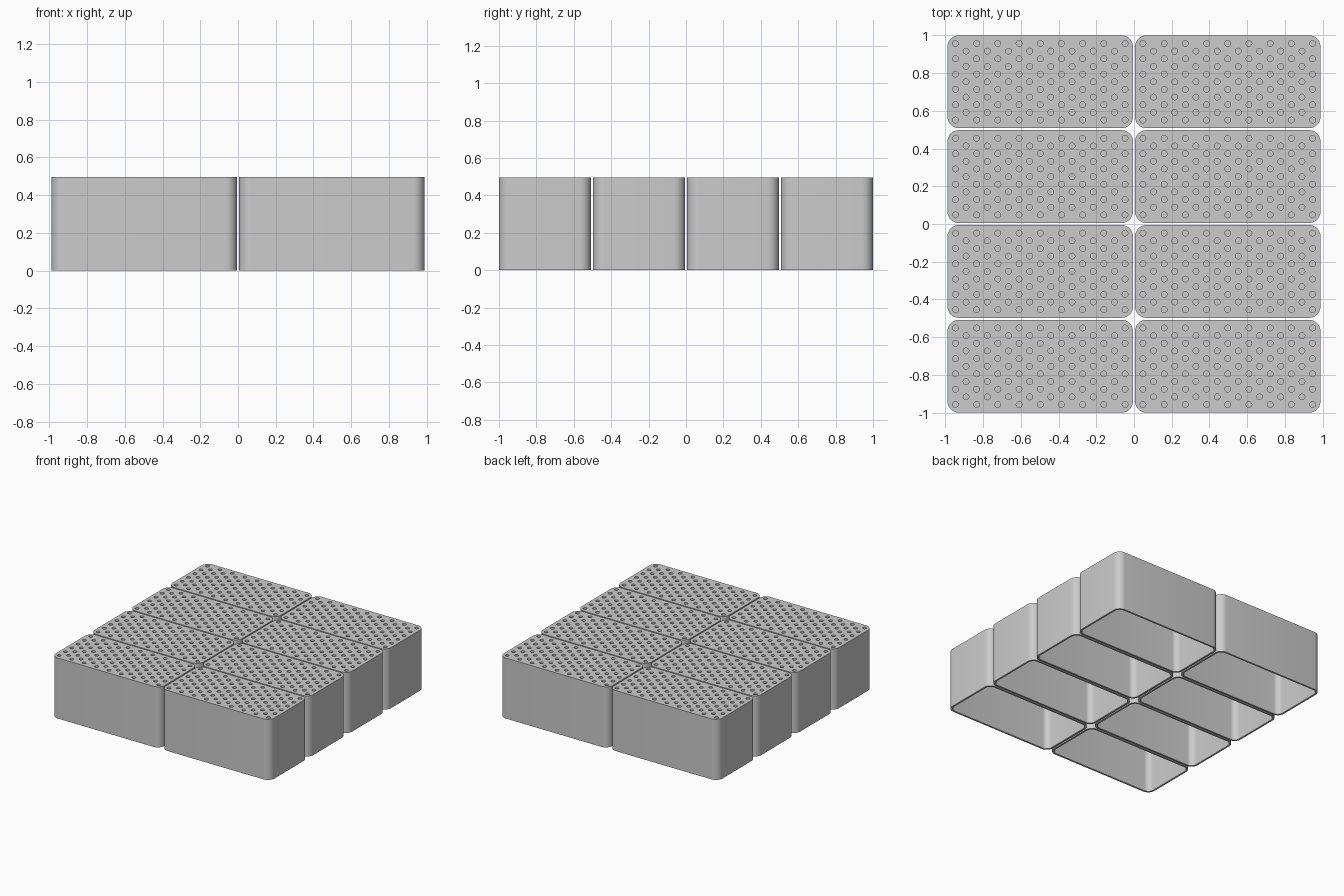
import bpy, bmesh, math

if "Cube" in bpy.data.objects:
    bpy.data.objects.remove(bpy.data.objects["Cube"])

# Overall sizes of one hollow block
W, D, H = 0.983, 0.492, 0.495
GAP = 0.011
RADIUS, WALL, CEILING = 0.06, 0.015, 0.03
HOLE_R, HOLE_DEPTH, HOLE_SIDES = 0.0155, 0.02, 12
STEP_X, STEP_Y = 0.0562, 0.0812

grey = bpy.data.materials.new("light grey")
grey.diffuse_color = (0.6, 0.6, 0.6, 1)
grey.use_nodes = True
grey.node_tree.nodes["Principled BSDF"].inputs["Base Color"].default_value = grey.diffuse_color


def rounded_outline(inset, steps=8):
    """Points of a rounded rectangle, anticlockwise."""
    r = RADIUS - inset
    points = []
    for i, (sx, sy) in enumerate([(1, 1), (-1, 1), (-1, -1), (1, -1)]):
        for s in range(steps + 1):
            a = math.pi / 2 * (i + s / steps)
            points.append((sx * (W / 2 - RADIUS) + r * math.cos(a),
                           sy * (D / 2 - RADIUS) + r * math.sin(a)))
    return points


def hole_centres():
    """Staggered columns of six and five holes."""
    for col in range(17):
        rows = 6 - col % 2
        for row in range(rows):
            yield (col - 8) * STEP_X, (row - (rows - 1) / 2) * STEP_Y


def ring(bm, points, z):
    return [bm.verts.new((x, y, z)) for x, y in points]


def bridge(bm, a, b):
    for i in range(len(a)):
        j = (i + 1) % len(a)
        bm.faces.new((a[i], a[j], b[j], b[i]))


def loop_edges(bm, verts):
    return [bm.edges.new((v, verts[(i + 1) % len(verts)]))
            for i, v in enumerate(verts)]


def block_mesh():
    bm = bmesh.new()
    outer, inner = rounded_outline(0), rounded_outline(WALL)
    top = ring(bm, outer, H)

    # Perforated top plate
    edges = loop_edges(bm, top)
    rims = []
    for cx, cy in hole_centres():
        circle = [(cx + HOLE_R * math.cos(2 * math.pi * k / HOLE_SIDES),
                   cy + HOLE_R * math.sin(2 * math.pi * k / HOLE_SIDES))
                  for k in range(HOLE_SIDES)]
        rim = ring(bm, circle, H)
        edges += loop_edges(bm, rim)
        rims.append((rim, circle))
    bmesh.ops.triangle_fill(bm, use_beauty=True, use_dissolve=False,
                            edges=edges, normal=(0, 0, 1))

    # Walls and floors of the shallow holes
    for rim, circle in rims:
        floor = ring(bm, circle, H - HOLE_DEPTH)
        bridge(bm, rim, floor)
        bm.faces.new(floor)

    # Outer wall, bottom rim, inner wall and ceiling
    rings = [top, ring(bm, outer, 0), ring(bm, inner, 0),
             ring(bm, inner, H - CEILING)]
    for a, b in zip(rings, rings[1:]):
        bridge(bm, a, b)
    bm.faces.new(rings[-1])
    bmesh.ops.recalc_face_normals(bm, faces=bm.faces)

    mesh = bpy.data.meshes.new("perforated_block")
    bm.to_mesh(mesh)
    bm.free()
    mesh.materials.append(grey)
    return mesh


# Two columns by four rows of identical blocks
mesh = block_mesh()
for col in range(2):
    for row in range(4):
        block = bpy.data.objects.new(f"perforated_block_{col}_{row}", mesh)
        block.location = ((col - 0.5) * (W + GAP), (row - 1.5) * (2 - D) / 3, 0)
        bpy.context.collection.objects.link(block)

bpy.context.view_layer.objects.active = block
block.select_set(True)
bpy.ops.object.shade_smooth_by_angle(angle=math.radians(35))
